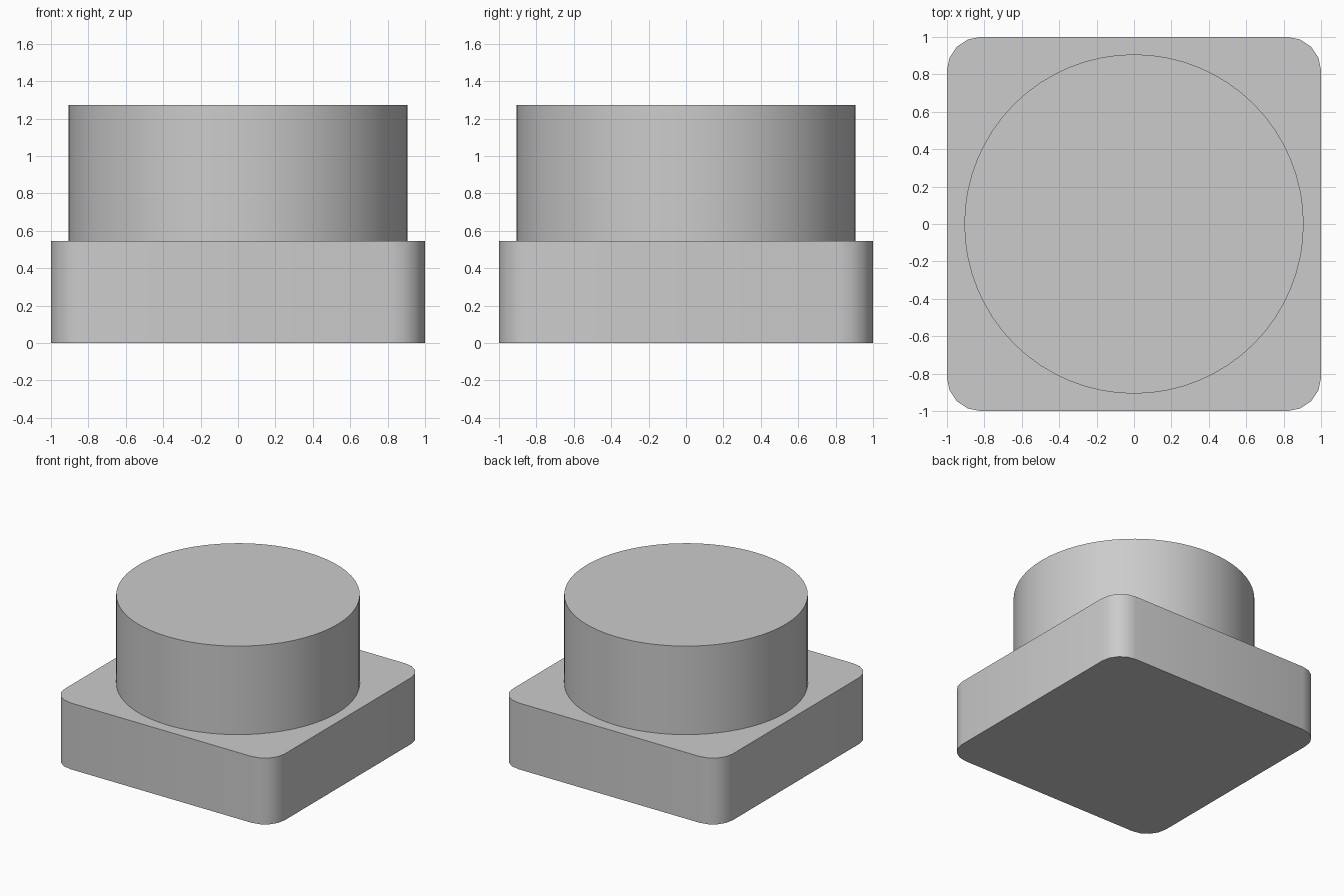
import bpy
import bmesh
import math

cube = bpy.data.objects.get("Cube")
if cube:
    bpy.data.objects.remove(cube, do_unlink=True)

BASE_H, TOP_Z = 0.545, 1.272
CORNER_R, DRUM_R = 0.18, 0.907

# One plain grey for everything
grey = bpy.data.materials.new("plain_grey")
grey.use_nodes = True
colour = (0.6, 0.6, 0.6, 1)
grey.diffuse_color = colour
grey.node_tree.nodes["Principled BSDF"].inputs["Base Color"].default_value = colour


def prism(name, outline, z0, z1):
    """Extrude a flat outline from z0 up to z1."""
    bm = bmesh.new()
    face = bm.faces.new([bm.verts.new((x, y, z0)) for x, y in outline])
    top = bmesh.ops.extrude_face_region(bm, geom=[face], use_keep_orig=True)["geom"]
    for v in top:
        if isinstance(v, bmesh.types.BMVert):
            v.co.z = z1
    bmesh.ops.recalc_face_normals(bm, faces=bm.faces)
    mesh = bpy.data.meshes.new(name)
    bm.to_mesh(mesh)
    bm.free()
    mesh.materials.append(grey)
    obj = bpy.data.objects.new(name, mesh)
    bpy.context.collection.objects.link(obj)
    bpy.ops.object.select_all(action="DESELECT")
    obj.select_set(True)
    bpy.context.view_layer.objects.active = obj
    bpy.ops.object.shade_smooth_by_angle(angle=math.radians(35))
    return obj


def arc(cx, cy, r, start, sweep, steps):
    return [(cx + r * math.cos(start + sweep * i / steps),
             cy + r * math.sin(start + sweep * i / steps)) for i in range(steps + 1)]


# Square base with rounded upright corners
inner = 1 - CORNER_R
outline = []
for k, (sx, sy) in enumerate([(1, 1), (-1, 1), (-1, -1), (1, -1)]):
    outline += arc(sx * inner, sy * inner, CORNER_R, k * math.pi / 2, math.pi / 2, 4)
prism("rounded_base", outline, 0, BASE_H)

# Round drum standing on the base
prism("round_drum", arc(0, 0, DRUM_R, 0, math.tau, 64)[:-1], BASE_H, TOP_Z)
